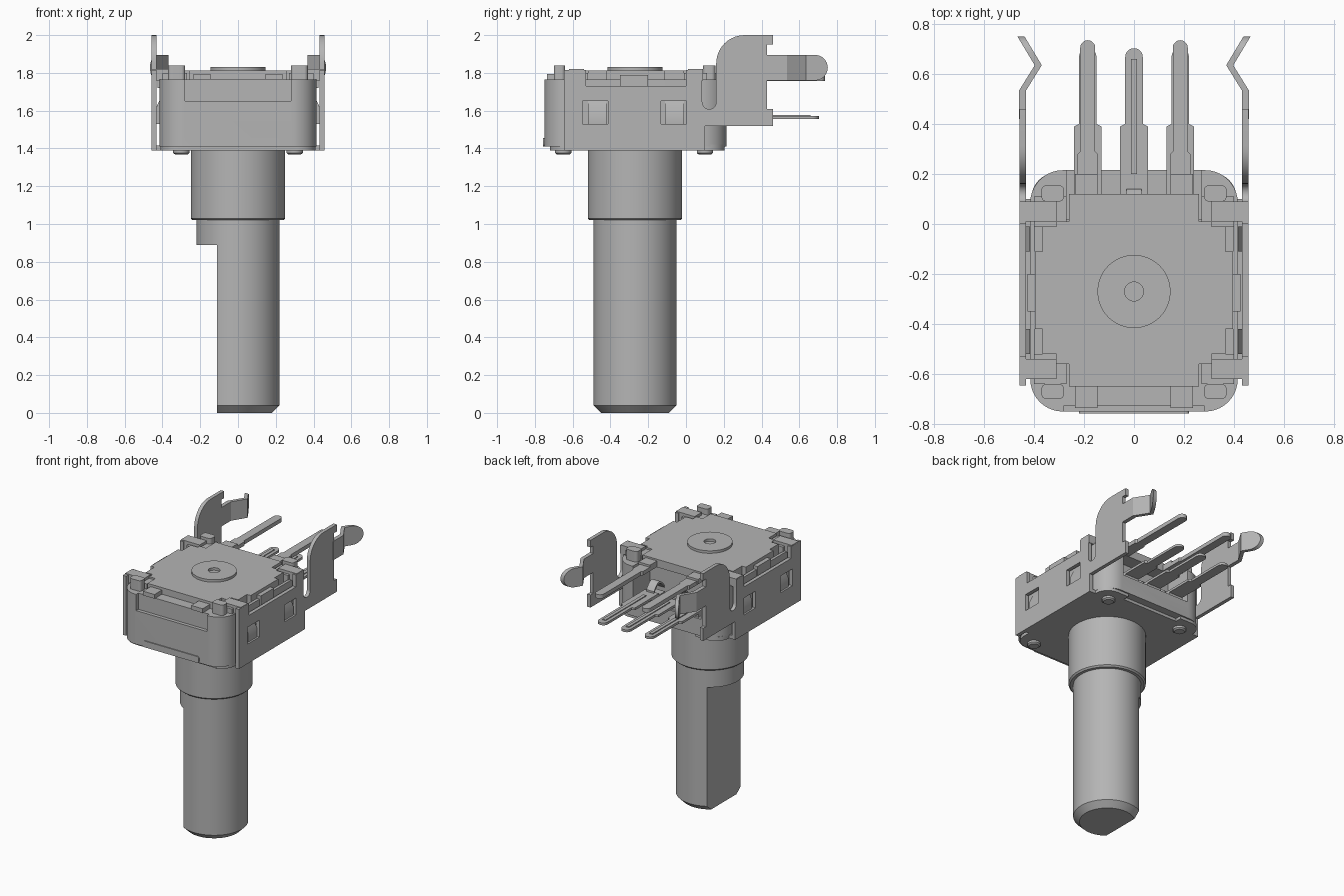
import bpy, bmesh
from math import sin, cos, radians, pi

if "Cube" in bpy.data.objects:
    bpy.data.objects.remove(bpy.data.objects["Cube"])

GREY = (0.46, 0.46, 0.46, 1)
metal = bpy.data.materials.new("plain_grey")
metal.use_nodes = True
metal.diffuse_color = GREY
metal.node_tree.nodes["Principled BSDF"].inputs["Base Color"].default_value = GREY
parts = []


def finish(name, bm):
    bmesh.ops.recalc_face_normals(bm, faces=bm.faces)
    mesh = bpy.data.meshes.new(name)
    bm.to_mesh(mesh)
    bm.free()
    mesh.materials.append(metal)
    obj = bpy.data.objects.new(name, mesh)
    bpy.context.collection.objects.link(obj)
    parts.append(obj)
    return obj


def prism(name, outline, axis, lo, hi):
    """Extrude a 2D outline along one axis."""
    place = {"x": lambda a, b, h: (h, a, b),
             "y": lambda a, b, h: (a, h, b),
             "z": lambda a, b, h: (a, b, h)}[axis]
    bm = bmesh.new()
    low = [bm.verts.new(place(a, b, lo)) for a, b in outline]
    high = [bm.verts.new(place(a, b, hi)) for a, b in outline]
    n = len(outline)
    bm.faces.new(low)
    bm.faces.new(high)
    for i in range(n):
        j = (i + 1) % n
        bm.faces.new((low[i], low[j], high[j], high[i]))
    return finish(name, bm)


def box(name, x0, x1, y0, y1, z0, z1):
    return prism(name, [(x0, y0), (x1, y0), (x1, y1), (x0, y1)], "z", z0, z1)


def lathe(name, profile, cx, cy, ring=False, n=64):
    """Spin a (radius, z) profile; ring leaves the middle open."""
    bm = bmesh.new()
    loops = [[bm.verts.new((cx + r * cos(2 * pi * k / n), cy + r * sin(2 * pi * k / n), z))
              for k in range(n)] for r, z in profile]
    pairs = list(zip(loops, loops[1:]))
    if ring:
        pairs.append((loops[-1], loops[0]))
    else:
        bm.faces.new(loops[0])
        bm.faces.new(loops[-1])
    for a, b in pairs:
        for k in range(n):
            m = (k + 1) % n
            bm.faces.new((a[k], a[m], b[m], b[k]))
    return finish(name, bm)


def arc(cx, cy, r, start, end, n=10):
    return [(cx + r * cos(radians(start + (end - start) * i / n)),
             cy + r * sin(radians(start + (end - start) * i / n))) for i in range(n + 1)]


def rounded(x0, x1, y0, y1, r):
    return (arc(x1 - r, y1 - r, r, 0, 90) + arc(x0 + r, y1 - r, r, 90, 180)
            + arc(x0 + r, y0 + r, r, 180, 270) + arc(x1 - r, y0 + r, r, 270, 360))


def boolean(obj, tool, mode="DIFFERENCE"):
    mod = obj.modifiers.new("cut", "BOOLEAN")
    mod.object, mod.operation, mod.solver = tool, mode, "EXACT"
    bpy.context.view_layer.objects.active = obj
    bpy.ops.object.modifier_apply(modifier=mod.name)
    parts.remove(tool)
    bpy.data.objects.remove(tool)


def strip(path, t):
    """Give a 2D path thickness in its first coordinate."""
    return [(a - t, b) for a, b in path] + [(a + t, b) for a, b in reversed(path)]


AXIS_Y = -0.27

# Shaft with a flat, and its bushing
shaft = lathe("shaft", [(0.18, 0), (0.22, 0.04), (0.22, 1.03)], 0, AXIS_Y)
boolean(shaft, box("flat_cutter", -0.5, -0.11, -1, 1, -0.2, 0.89))
lathe("bushing", [(0.24, 1.02), (0.25, 1.03), (0.25, 1.41)], 0, AXIS_Y)

# Housing with rear contact bay, front panel recess and side pockets
housing = prism("housing", rounded(-0.415, 0.415, -0.75, 0.215, 0.13), "z", 1.41, 1.765)
boolean(housing, box("bay_cutter", -0.27, 0.27, 0.02, 0.4, 1.53, 1.9))
boolean(housing, box("panel_cutter", -0.28, 0.28, -0.9, -0.725, 1.65, 1.9))
for s in (-1, 1):
    for y in (-0.47, -0.06):
        x = sorted((s * 0.365, s * 0.395))
        boolean(housing, box("pocket_cutter", *x, y - 0.05, y + 0.05, 1.6, 1.9))
    for y in (-0.47, -0.06):
        prism("latch", [(s * 0.40, 1.65), (s * 0.418, 1.65), (s * 0.445, 1.59),
                        (s * 0.445, 1.53), (s * 0.40, 1.53)], "y", y - 0.05, y + 0.05)

# Base plate, front lip and rivets
base = prism("base_plate", rounded(-0.41, 0.41, -0.72, 0.205, 0.1), "z", 1.39, 1.42)
boolean(base, box("base_notch_cutter", -0.22, 0.22, 0.16, 0.4, 1.3, 1.5))
box("base_floor", -0.457, 0.457, -0.57, 0.10, 1.39, 1.415)
prism("front_lip", rounded(-0.22, 0.22, 1.41, 1.455, 0.015), "y", -0.757, -0.7)
for x in (-0.30, 0.30):
    for y in (-0.65, 0.10):
        lathe("rivet", [(0.033, 1.368), (0.043, 1.376), (0.043, 1.40)], x, y, n=24)

# Top cover, raised washer and edge tabs
half = [(0.26, -0.65), (0.26, -0.56), (0.31, -0.56), (0.31, -0.52), (0.365, -0.52),
        (0.365, -0.42), (0.395, -0.42), (0.395, -0.11), (0.365, -0.11), (0.365, -0.01),
        (0.31, -0.01), (0.31, 0.01), (0.26, 0.01), (0.26, 0.12)]
prism("top_cover", half + [(-x, y) for x, y in reversed(half)], "z", 1.755, 1.812)
lathe("washer", [(0.038, 1.80), (0.146, 1.80), (0.146, 1.83), (0.038, 1.83)], 0, AXIS_Y, ring=True)

for s in (-1, 1):
    def span(a, b):
        return sorted((s * a, s * b))

    side = "left" if s > 0 else "right"
    box(side + "_front_tab", *span(0.145, 0.235), -0.735, -0.64, 1.765, 1.795)
    box(side + "_rear_tab", *span(0.145, 0.235), 0.07, 0.20, 1.765, 1.80)
    box(side + "_cover_flange", *span(0.38, 0.425), -0.35, -0.20, 1.72, 1.79)

    # Corner posts and folded clips
    for y0, y1 in ((-0.70, -0.64), (0.09, 0.155)):
        prism(side + "_post", rounded(*span(0.28, 0.37), y0, y1, 0.02), "z", 1.7, 1.84)
    for y0, y1 in ((-0.62, -0.54), (0.01, 0.09)):
        box(side + "_clip", *span(0.31, 0.457), y0, y1, 1.76, 1.82)
        box(side + "_clip_pad", *span(0.27, 0.40), y0 - 0.02, y1 + 0.02, 1.75, 1.80)

    # Side bracket with windows, slot and raised ear
    bracket = prism(
        side + "_bracket",
        [(-0.645, 1.39), (0.10, 1.39), (0.10, 1.52), (0.46, 1.52), (0.46, 1.61), (0.43, 1.61),
         (0.43, 1.95), (0.46, 1.95), (0.46, 2.0)]
        + arc(0.31, 1.85, 0.15, 90, 180) + arc(0.123, 1.645, 0.037, 0, -180)
        + [(0.086, 1.815), (0, 1.815), (0, 1.73), (-0.53, 1.73), (-0.53, 1.815), (-0.645, 1.815)],
        "x", *span(0.432, 0.458))
    for y in (-0.48, -0.065):
        boolean(bracket, box("window_cutter", *span(0.4, 0.5), y - 0.067, y + 0.067, 1.53, 1.65))

    # Bent mounting leg with a rounded tip
    path = [(s * x, y) for x, y in ((0.445, 0.42), (0.445, 0.535), (0.383, 0.635), (0.458, 0.76))]
    leg = prism(side + "_mounting_leg", strip(path, 0.014), "z", 1.7, 1.95)
    outline = [(0.4, 1.76)] + arc(0.683, 1.8275, 0.0675, -90, 90, 16) + [(0.4, 1.895)]
    boolean(leg, prism("leg_shape", outline, "x", *span(0.3, 0.55)), "INTERSECT")

    # Upper terminal pins
    x = s * 0.185
    prism(side + "_upper_pin",
          [(x - 0.04, 0.05), (x + 0.04, 0.05), (x + 0.04, 0.28), (x + 0.03, 0.29)]
          + arc(x, 0.705, 0.03, 0, 180) + [(x - 0.03, 0.29), (x - 0.04, 0.28)],
          "z", 1.757, 1.785)

# Lower terminal pins with ridges and curved contacts in the bay
for x in (-0.185, 0, 0.185):
    prism("lower_pin",
          [(x - 0.055, 0.12), (x + 0.055, 0.12), (x + 0.055, 0.39), (x + 0.035, 0.40)]
          + arc(x, 0.668, 0.035, 0, 180) + [(x - 0.035, 0.40), (x - 0.055, 0.39)],
          "z", 1.555, 1.572)
    box("pin_ridge", x - 0.012, x + 0.012, 0.2, 0.66, 1.565, 1.578)
    box("pin_foot", x - 0.055, x + 0.055, 0.05, 0.2, 1.52, 1.56)
    curve = [(0.02 + 0.012 * i, 1.57 + 0.05 * sin(pi * i / 10)) for i in range(11)]
    prism("contact_spring", curve + [(y, z + 0.015) for y, z in reversed(curve)],
          "x", x - 0.03, x + 0.03)

# Smooth curved walls, crisp edges
bpy.ops.object.select_all(action="DESELECT")
for obj in parts:
    obj.select_set(True)
bpy.context.view_layer.objects.active = parts[0]
bpy.ops.object.shade_smooth_by_angle(angle=radians(30))
